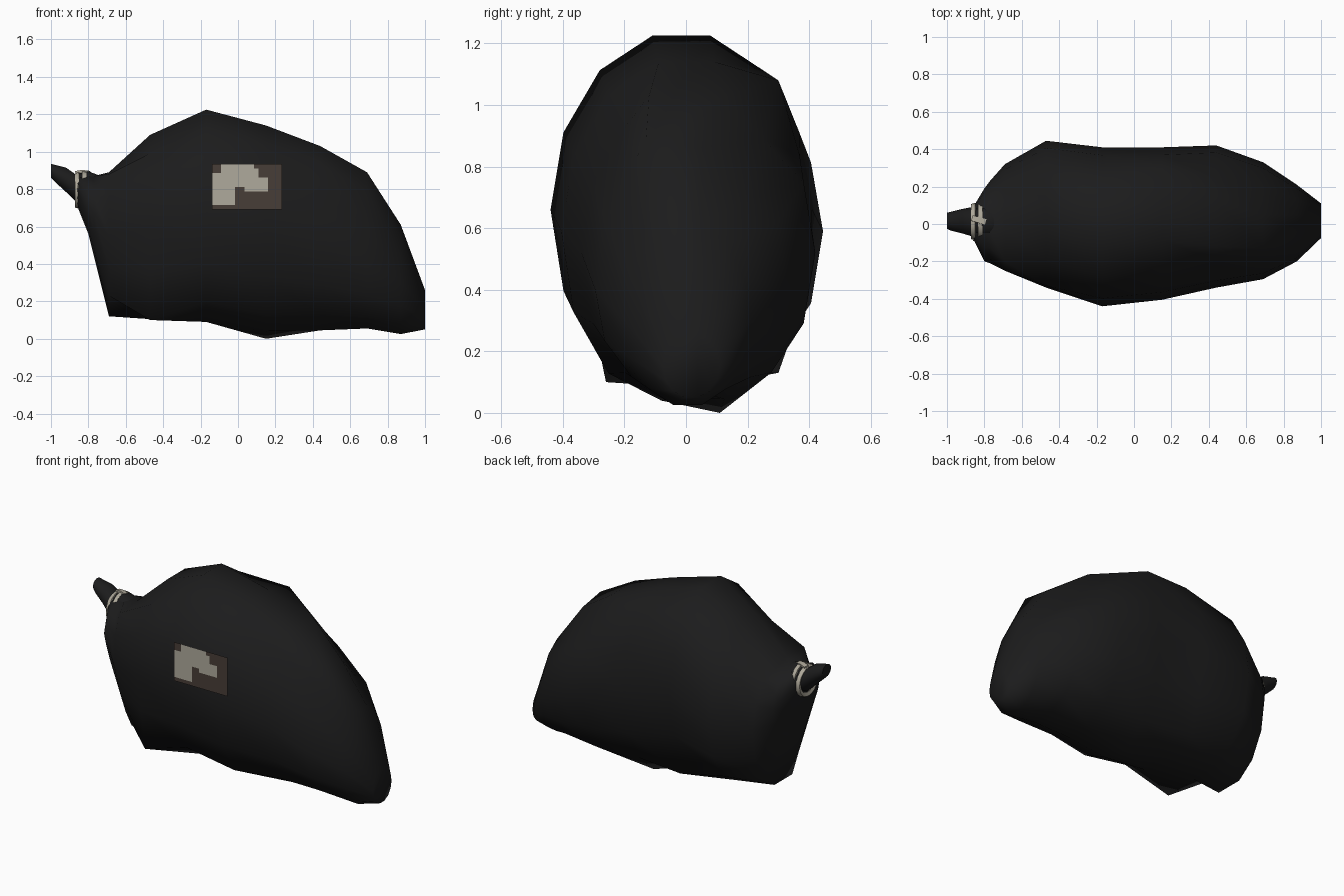
import bpy, bmesh, math
from mathutils import Vector

if "Cube" in bpy.data.objects:
    bpy.data.objects.remove(bpy.data.objects["Cube"])


def material(name, rgb):
    m = bpy.data.materials.new(name)
    m.diffuse_color = (*rgb, 1)
    m.use_nodes = True
    m.node_tree.nodes["Principled BSDF"].inputs["Base Color"].default_value = m.diffuse_color
    return m


BLACK = material("black plastic", (0.0115, 0.0115, 0.0118))
BROWN = material("brown label", (0.064, 0.048, 0.039))
BEIGE = material("beige print", (0.43, 0.40, 0.335))
CORD = material("pale cord", (0.42, 0.39, 0.32))


def finish(name, bm, mats, angle=60, recalc=True):
    if recalc:
        bmesh.ops.recalc_face_normals(bm, faces=bm.faces)
    me = bpy.data.meshes.new(name)
    bm.to_mesh(me)
    bm.free()
    for m in mats:
        me.materials.append(m)
    ob = bpy.data.objects.new(name, me)
    bpy.context.collection.objects.link(ob)
    bpy.ops.object.select_all(action='DESELECT')
    ob.select_set(True)
    bpy.context.view_layer.objects.active = ob
    bpy.ops.object.shade_smooth_by_angle(angle=math.radians(angle))
    return ob


def loft(sections, nudges={}, n=14):
    """Rings along x: (x, y_min, y_max, z_low, z_wide, z_high, lower exponent)."""
    bm = bmesh.new()
    rings = []
    top = math.cos(math.pi / n)
    for x, y0, y1, zl, zw, zh, p in sections:
        ring = []
        for i in range(n):
            a = 2 * math.pi * i / n
            c, s = math.cos(a), math.sin(a) / top
            y = (y0 + y1) / 2 + c * (y1 - y0) / 2
            z = zw + s * (zh - zw) if s > 0 else zw - abs(s) ** p * (zw - zl)
            y, z = nudges.get((x, i), (y, z))
            ring.append(bm.verts.new((x, y, z)))
        rings.append(ring)
    for r, q in zip(rings, rings[1:]):
        for i in range(n):
            j = (i + 1) % n
            bm.faces.new((r[i], r[j], q[j], q[i]))
    bm.faces.new(rings[0])
    bm.faces.new(rings[-1])
    return bm


# Bag body, with a few corners pulled out as lumps: (section x, ring index) -> (y, z)
LUMPS = {(-0.69, 3): (0.09, 0.85), (-0.69, 5): (-0.20, 0.88), (-0.69, 6): (-0.25, 0.76),
         (-0.69, 8): (-0.20, 0.38), (-0.69, 9): (-0.14, 0.23), (-0.69, 10): (-0.08, 0.12),
         (-0.47, 6): (-0.33, 0.86), (-0.47, 9): (-0.26, 0.10),
         (-0.17, 12): (0.30, 0.13), (0.15, 11): (0.11, 0.0), (0.15, 10): (-0.08, 0.04),
         (0.15, 2): (0.30, 1.08), (0.44, 4): (-0.12, 1.03), (0.44, 2): (0.25, 0.89),
         (0.69, 4): (-0.13, 0.89), (0.69, 3): (0.05, 0.86), (0.69, 2): (0.20, 0.69)}
finish("bag_body", loft([
    (-0.86, -0.08, 0.09, 0.71, 0.80, 0.87, 1),
    (-0.80, -0.20, 0.19, 0.56, 0.72, 0.87, 1),
    (-0.77, -0.21, 0.23, 0.44, 0.67, 0.87, 1),
    (-0.69, -0.25, 0.32, 0.12, 0.55, 0.89, 1),
    (-0.47, -0.34, 0.445, 0.105, 0.59, 1.09, 0.9),
    (-0.17, -0.44, 0.41, 0.09, 0.66, 1.225, 0.95),
    (0.15, -0.405, 0.41, 0.02, 0.59, 1.14, 0.95),
    (0.44, -0.34, 0.42, 0.045, 0.52, 1.03, 0.9),
    (0.69, -0.295, 0.33, 0.055, 0.40, 0.89, 0.9),
    (0.87, -0.20, 0.21, 0.025, 0.30, 0.61, 1),
    (1.00, -0.075, 0.11, 0.05, 0.15, 0.26, 1),
], LUMPS), [BLACK], 80)

# Gathered tail beyond the tie
finish("bag_tail", loft([
    (-1.0, -0.025, 0.06, 0.86, 0.90, 0.935, 1),
    (-0.98, -0.035, 0.065, 0.84, 0.885, 0.93, 1),
    (-0.92, -0.05, 0.08, 0.785, 0.85, 0.915, 1),
    (-0.87, -0.065, 0.09, 0.735, 0.81, 0.88, 1),
    (-0.80, -0.07, 0.09, 0.74, 0.82, 0.895, 1),
    (-0.72, -0.07, 0.09, 0.74, 0.82, 0.865, 1),
]), [BLACK])


def tube(bm, pts, r, closed):
    """Square-section cord along a list of points, on top of the neck."""
    mid = Vector((-0.83, 0.01, 0.80))
    rings = []
    for k, p in enumerate(pts):
        a = pts[k - 1] if closed or k else p
        b = pts[(k + 1) % len(pts)] if closed or k < len(pts) - 1 else p
        t = (b - a).normalized()
        side = t.cross(p - mid).normalized()
        up = side.cross(t)
        rings.append([bm.verts.new(p + side * u * r + up * v * r)
                      for u, v in ((1, 1), (-1, 1), (-1, -1), (1, -1))])
    pairs = list(zip(rings, rings[1:]))
    if closed:
        pairs.append((rings[-1], rings[0]))
    else:
        bm.faces.new(rings[0])
        bm.faces.new(rings[-1])
    for a, b in pairs:
        for i in range(4):
            bm.faces.new((a[i], a[i - 1], b[i - 1], b[i]))


# Tie cord: two loops and the crossing strands
bm = bmesh.new()
for x, ry, rz, zc in ((-0.857, 0.086, 0.084, 0.793), (-0.823, 0.084, 0.078, 0.806)):
    tube(bm, [Vector((x, 0.013 + ry * math.cos(a), zc + rz * math.sin(a)))
              for a in (2 * math.pi * i / 20 for i in range(20))], 0.0115, True)
tube(bm, [Vector(p) for p in ((-0.865, 0.03, 0.88), (-0.83, 0.02, 0.886), (-0.795, 0.01, 0.882))], 0.015, False)
tube(bm, [Vector(p) for p in ((-0.86, -0.08, 0.81), (-0.80, -0.085, 0.815))], 0.009, False)
finish("tie_cord", bm, [CORD], 30)

# Flat label plate standing against the front; printed cells per row as column spans
SPANS = [[(2, 8)], [(2, 9)], [(0, 9)], [(0, 11)], [(0, 11)],
         [(0, 4), (7, 11)], [(0, 4)], [(0, 4)], [(0, 4)], []]
COLS, ROWS = 15, 10
bm = bmesh.new()
grid = [[bm.verts.new((-0.14 + 0.375 * c / COLS, -0.441, 0.935 - 0.245 * r / ROWS))
         for c in range(COLS + 1)] for r in range(ROWS + 1)]
for r in range(ROWS):
    for c in range(COLS):
        f = bm.faces.new((grid[r][c], grid[r + 1][c], grid[r + 1][c + 1], grid[r][c + 1]))
        f.material_index = int(any(a <= c <= b for a, b in SPANS[r]))
finish("label", bm, [BROWN, BEIGE], recalc=False)
